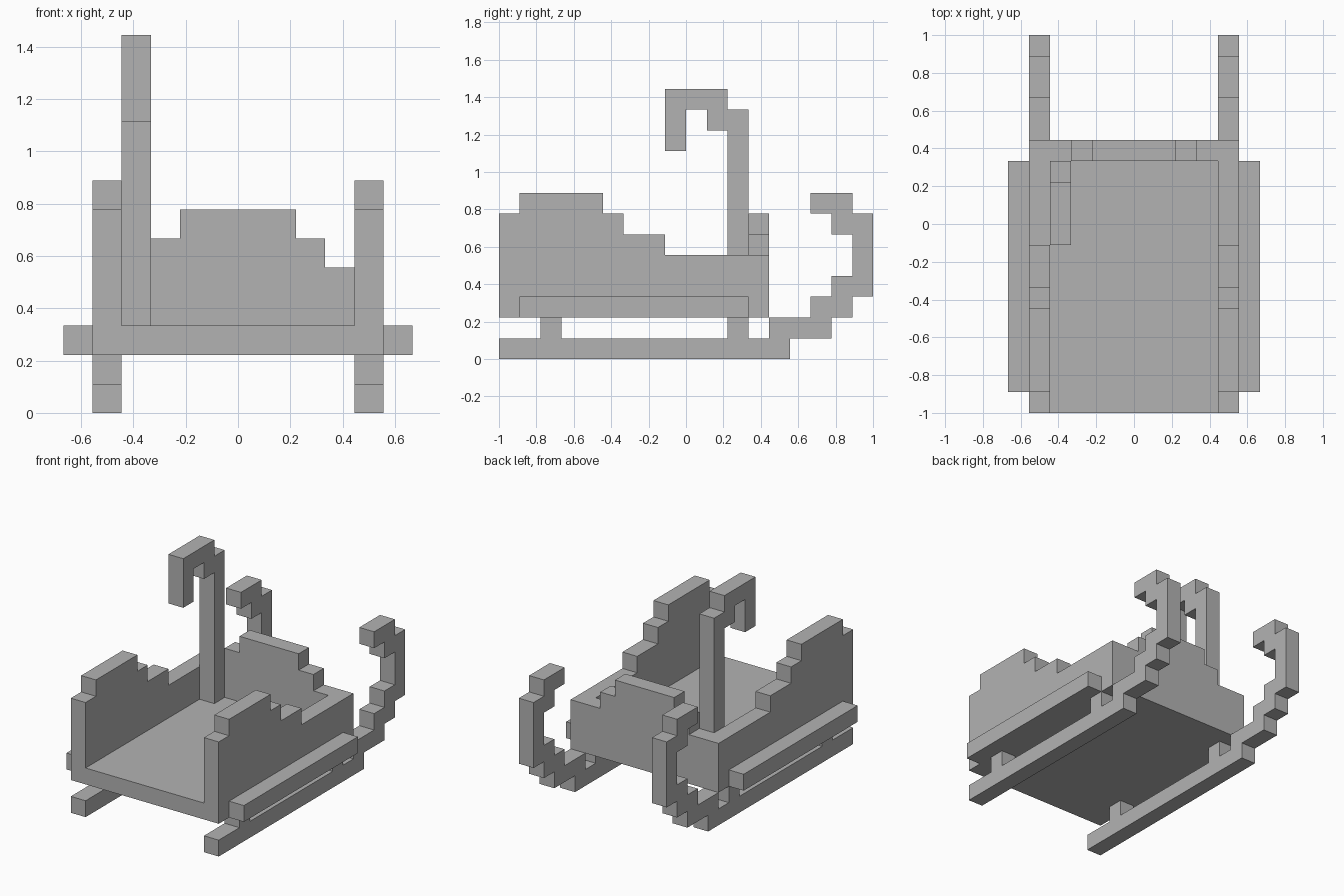
import bpy
import bmesh

U = 1 / 9  # size of one block

default_cube = bpy.data.objects.get("Cube")
if default_cube:
    bpy.data.objects.remove(default_cube, do_unlink=True)

grey = bpy.data.materials.new("plain grey")
grey.use_nodes = True
grey.diffuse_color = (0.45, 0.45, 0.45, 1)
grey.node_tree.nodes["Principled BSDF"].inputs["Base Color"].default_value = grey.diffuse_color


def slab(name, outline, start, end, axis="x"):
    """Extrude an outline, in block units, from start to end along x or y."""
    bm = bmesh.new()

    def place(a, b):
        return (start * U, a * U, b * U) if axis == "x" else (a * U, start * U, b * U)

    face = bm.faces.new([bm.verts.new(place(a, b)) for a, b in outline])
    moved = bmesh.ops.extrude_face_region(bm, geom=[face])["geom"]
    depth = (end - start) * U
    bmesh.ops.translate(bm, verts=[g for g in moved if isinstance(g, bmesh.types.BMVert)],
                        vec=(depth, 0, 0) if axis == "x" else (0, depth, 0))
    bmesh.ops.recalc_face_normals(bm, faces=bm.faces)
    mesh = bpy.data.meshes.new(name)
    bm.to_mesh(mesh)
    bm.free()
    mesh.materials.append(grey)
    obj = bpy.data.objects.new(name, mesh)
    bpy.context.collection.objects.link(obj)
    return obj


def rect(a0, a1, b0, b1):
    return [(a0, b0), (a1, b0), (a1, b1), (a0, b1)]


def skyline(base, steps, end):
    """Stepped outline: each step is (start, height), closed down to the base."""
    points = [(steps[0][0], base)]
    for i, (start, height) in enumerate(steps):
        stop = steps[i + 1][0] if i + 1 < len(steps) else end
        points += [(start, height), (stop, height)]
    return points + [(end, base)]


# Stepped side wall and curled runner outlines, as (y, z)
wall = skyline(2, [(-9, 7), (-8, 8), (-4, 7), (-3, 6), (-1, 5)], 4)
runner = [(-9, 0), (5, 0), (5, 1), (7, 1), (7, 2), (8, 2), (8, 3), (9, 3), (9, 7),
          (8, 7), (8, 8), (6, 8), (6, 7), (7, 7), (7, 6), (8, 6), (8, 4), (7, 4),
          (7, 3), (6, 3), (6, 2), (4, 2), (4, 1), (-9, 1)]

# Parts on both sides
for side, s in (("left", 1), ("right", -1)):
    slab(side + "_side_wall", wall, 4 * s, 5 * s)
    slab(side + "_runner", runner, 4 * s, 5 * s)
    slab(side + "_rail", rect(-8, 3, 2, 3), 5 * s, 6 * s)
    for place, y in (("front", -7), ("back", 2)):
        slab(f"{side}_{place}_strut", rect(y, y + 1, 1, 2), 4 * s, 5 * s)

# Floor and stepped back wall
slab("floor", rect(-9, 3, 2, 3), -4, 4)
slab("back_wall", skyline(2, [(-4, 5), (-3, 6), (-2, 7), (2, 6), (3, 5)], 4), 3, 4, "y")

# Hooked pole in the back right corner
hook = [(2, 3), (3, 3), (3, 12), (2, 12), (2, 13), (-1, 13), (-1, 10), (0, 10),
        (0, 12), (1, 12), (1, 11), (2, 11)]
slab("hooked_pole", hook, -4, -3)
